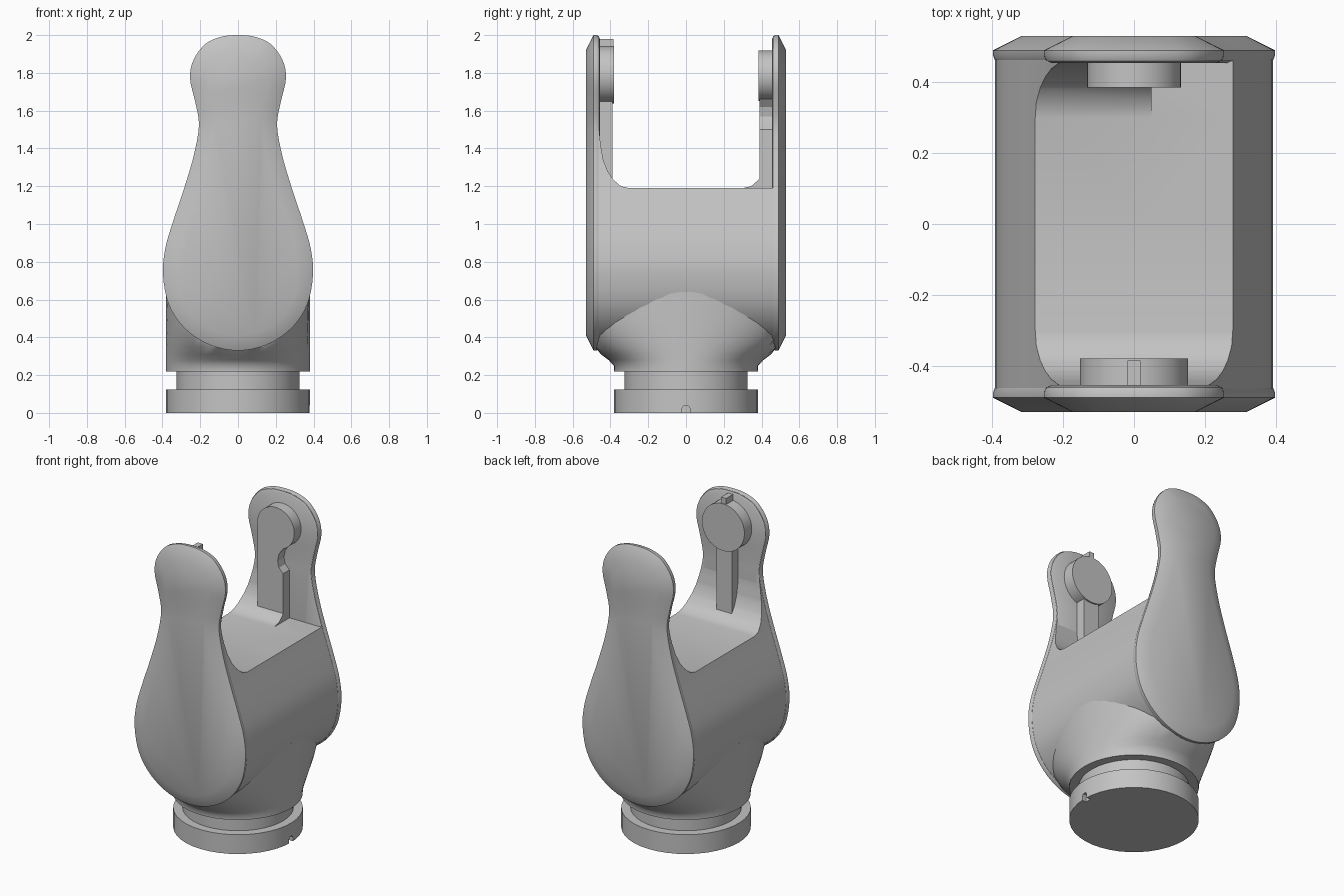
import bpy, bmesh, math
from mathutils import Vector

cube = bpy.data.objects.get("Cube")
if cube:
    bpy.data.objects.remove(cube, do_unlink=True)

GREY = (0.55, 0.55, 0.55, 1)
grey = bpy.data.materials.new("plain grey")
grey.use_nodes = True
grey.diffuse_color = GREY
grey.node_tree.nodes["Principled BSDF"].inputs["Base Color"].default_value = GREY


def loft(name, rings):
    """Skin closed rings of points and cap both ends."""
    bm = bmesh.new()
    loops = [[bm.verts.new(p) for p in ring] for ring in rings]
    n = len(loops[0])
    for a, b in zip(loops, loops[1:]):
        for i in range(n):
            j = (i + 1) % n
            bm.faces.new((a[i], a[j], b[j], b[i]))
    bm.faces.new(loops[0])
    bm.faces.new(loops[-1])
    bmesh.ops.recalc_face_normals(bm, faces=bm.faces)
    mesh = bpy.data.meshes.new(name)
    bm.to_mesh(mesh)
    bm.free()
    mesh.materials.append(grey)
    obj = bpy.data.objects.new(name, mesh)
    bpy.context.collection.objects.link(obj)
    return obj


def extrude_y(name, outline, y0, y1):
    return loft(name, [[(x, y, z) for x, z in outline] for y in (y0, y1)])


def extrude_x(name, outline, x0, x1):
    return loft(name, [[(x, y, z) for y, z in outline] for x in (x0, x1)])


def circle(r, cx=0, cz=0, n=40):
    return [(cx + r * math.cos(2 * math.pi * i / n), cz + r * math.sin(2 * math.pi * i / n))
            for i in range(n)]


def cut(target, cutter):
    cutter.hide_render = True
    mod = target.modifiers.new("cut", "BOOLEAN")
    mod.operation = "DIFFERENCE"
    mod.solver = "EXACT"
    mod.object = cutter
    bpy.context.view_layer.objects.active = target
    bpy.ops.object.modifier_apply(modifier=mod.name)
    bpy.data.objects.remove(cutter, do_unlink=True)


def smooth(obj, angle=32):
    bpy.ops.object.select_all(action="DESELECT")
    obj.select_set(True)
    bpy.context.view_layer.objects.active = obj
    bpy.ops.object.shade_smooth_by_angle(angle=math.radians(angle))


# Bowling-pin outline: right half, mirrored, then smoothed as a closed spline
half = [(0, .33), (.15, .36), (.28, .445), (.365, .57), (.397, .73), (.385, .87),
        (.345, 1.01), (.285, 1.19), (.235, 1.36), (.207, 1.52), (.225, 1.64),
        (.254, 1.77), (.235, 1.87), (.17, 1.955), (.085, 1.992), (0, 2)]
ctrl = [Vector(p) for p in half + [(-x, z) for x, z in half[-2:0:-1]]]
pin = []
for i in range(len(ctrl)):
    a, b, c, d = (ctrl[(i + k) % len(ctrl)] for k in (-1, 0, 1, 2))
    for s in range(4):
        t = s / 4
        pin.append(0.5 * (2 * b + (c - a) * t + (2 * a - 5 * b + 4 * c - d) * t * t
                          + (3 * b - a - 3 * c + d) * t ** 3))


def inset(distance):
    out = []
    for i, p in enumerate(pin):
        tangent = (pin[(i + 1) % len(pin)] - pin[i - 1]).normalized()
        out.append(p + Vector((-tangent.y, tangent.x)) * distance)
    return out


# Front and back plates with chamfered outer faces and eased inner rims
RIM = [(.455, .02), (.463, .005), (.475, 0), (.49, 0), (.53, .08)]
for name, side in (("front_plate", -1), ("back_plate", 1)):
    smooth(loft(name, [[(x, side * y, z) for x, z in inset(d)] for y, d in RIM]))

# Central body with a filleted saddle; one corner of the saddle stays square
body = extrude_y("body", inset(.006), -.485, .485)
fillet = [(.46, 1.5), (.452, 1.42), (.438, 1.34), (.415, 1.28), (.385, 1.235),
          (.345, 1.2), (.3, 1.19)]
saddle = ([(-.46, 2.2)] + [(-y, z) for y, z in fillet] + fillet[::-1] + [(.46, 2.2)])
cut(body, extrude_x("saddle_cutter", saddle, -1, 1))
cut(body, extrude_x("corner_cutter", [(0, 1.19), (.46, 1.19), (.46, 2.2), (0, 2.2)], .05, 1))
smooth(body)

# Flared neck: circular below, stretched front to back where it meets the body
FLARE = [(.22, .38), (.25, .382), (.28, .41), (.31, .45), (.35, .505), (.41, .57),
         (.48, .62), (.56, .65), (.64, .66)]
smooth(loft("neck", [[(x, max(-.483, min(.483, y * ry / .38)), z) for x, y in circle(.38, n=48)]
                     for z, ry in FLARE]), 40)


def turned(name, r, z0, z1):
    return loft(name, [[(x, y, z) for x, y in circle(r)] for z in (z0, z1)])


# Grooved collar and base flange with a small side notch
smooth(turned("collar", .325, .1, .25))
base = turned("base_flange", .38, 0, .125)
notch = [(-.02, -.05), (.02, -.05), (.02, .025), (.01, .04), (-.01, .04), (-.02, .025)]
cut(base, extrude_x("notch_cutter", notch, .35, .45))
smooth(base)

# Pivot discs and their supporting ribs
smooth(extrude_y("front_disc", circle(.152, 0, 1.79), -.46, -.38))
smooth(extrude_y("back_disc", circle(.133, 0, 1.785), .385, .46))
extrude_y("front_disc_tab", [(-.018, 1.9), (.018, 1.9), (.018, 1.98), (-.018, 1.98)], -.46, -.385)
extrude_y("front_rib", [(-.055, 1.18), (.055, 1.18), (.055, 1.7), (-.055, 1.7)], -.465, -.39)
extrude_y("back_rib", [(-.133, 1.18), (.05, 1.18), (.05, 1.5), (.02, 1.53), (.01, 1.57),
                       (.02, 1.62), (.05, 1.66), (.05, 1.75), (-.133, 1.75)], .39, .465)
